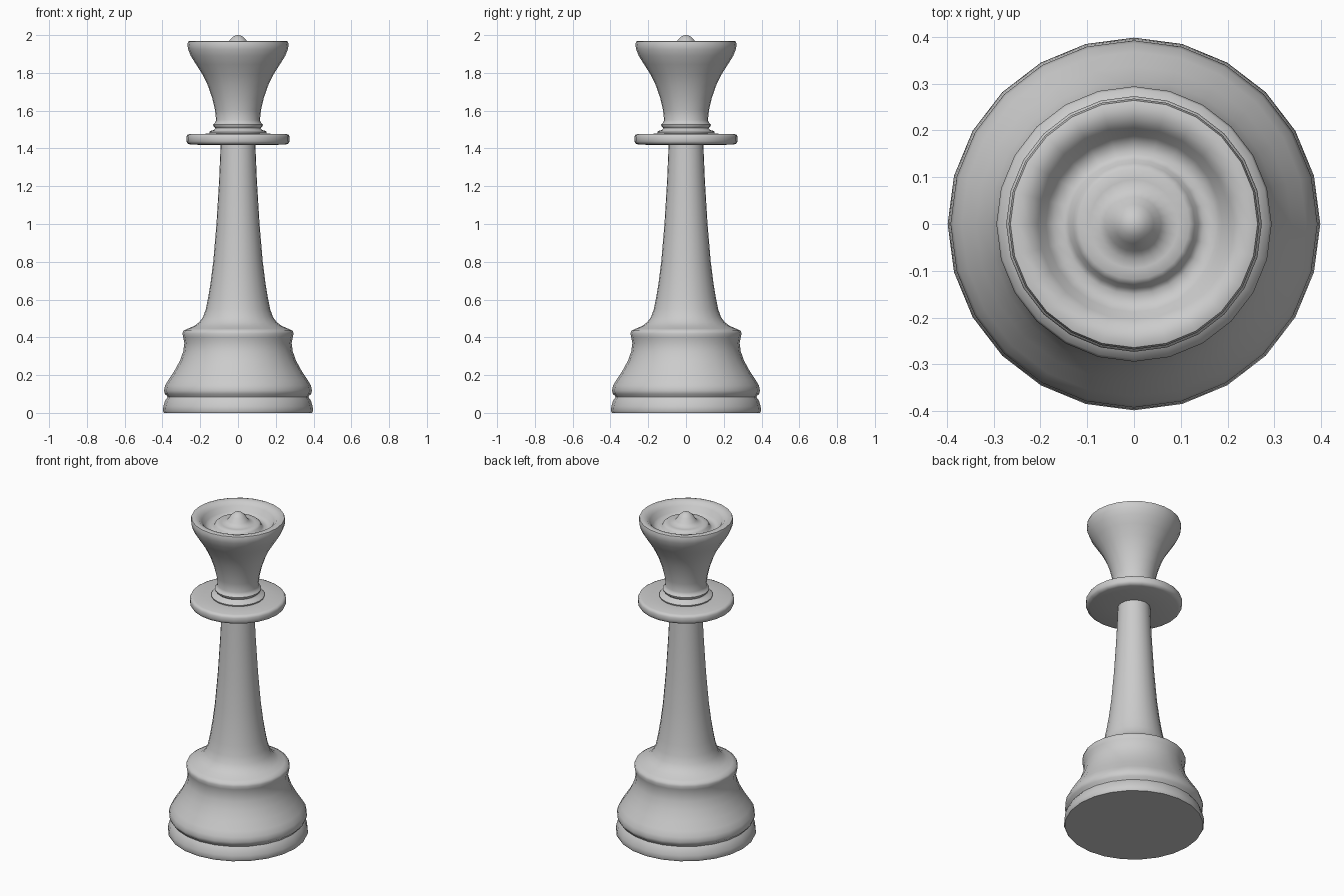
import bpy, bmesh, math

SIDES = 24


def lathe(name, profile):
    """Turn an (r, z) profile, listed from bottom/outside to top, around z."""
    bm = bmesh.new()
    rings = []
    for r, z in profile:
        n = 1 if r == 0 else SIDES
        rings.append([bm.verts.new((r * math.cos(2 * math.pi * i / SIDES),
                                    r * math.sin(2 * math.pi * i / SIDES), z))
                      for i in range(n)])
    for a, b in zip(rings, rings[1:]):
        for i in range(SIDES):
            j = (i + 1) % SIDES
            corners = [a[i % len(a)], a[j % len(a)], b[j % len(b)], b[i % len(b)]]
            bm.faces.new(list(dict.fromkeys(corners)))
    mesh = bpy.data.meshes.new(name)
    bm.to_mesh(mesh)
    bm.free()
    obj = bpy.data.objects.new(name, mesh)
    bpy.context.collection.objects.link(obj)
    bpy.ops.object.select_all(action='DESELECT')
    obj.select_set(True)
    bpy.context.view_layer.objects.active = obj
    bpy.ops.object.shade_smooth_by_angle(angle=math.radians(50))


# Foot, bell-shaped base and tapering stem
lathe("base_and_stem", [
    (0, 0), (0.392, 0), (0.398, 0.012), (0.395, 0.035), (0.386, 0.065),
    (0.373, 0.083), (0.376, 0.09), (0.387, 0.1), (0.392, 0.118),
    (0.386, 0.145), (0.368, 0.175), (0.337, 0.222), (0.308, 0.275),
    (0.29, 0.325), (0.284, 0.37), (0.29, 0.4), (0.294, 0.42),
    (0.289, 0.435), (0.265, 0.446), (0.232, 0.46), (0.205, 0.48),
    (0.185, 0.508), (0.17, 0.55), (0.158, 0.61), (0.145, 0.69),
    (0.131, 0.8), (0.114, 1.0), (0.1, 1.23), (0.092, 1.418)])

# Flat round collar
lathe("collar", [
    (0.092, 1.418), (0.25, 1.42), (0.267, 1.426), (0.273, 1.438),
    (0.273, 1.462), (0.268, 1.472), (0.255, 1.477), (0.15, 1.478)])

# Neck rings, flared crown, hollow top and central button
lathe("crown", [
    (0.15, 1.478), (0.152, 1.486), (0.146, 1.493), (0.128, 1.497),
    (0.12, 1.507), (0.13, 1.517), (0.132, 1.526), (0.122, 1.535),
    (0.116, 1.55), (0.122, 1.605), (0.136, 1.665), (0.158, 1.73),
    (0.187, 1.79), (0.222, 1.845), (0.25, 1.89), (0.264, 1.925),
    (0.268, 1.95), (0.264, 1.966), (0.25, 1.97), (0.225, 1.964),
    (0.205, 1.945), (0.188, 1.915), (0.172, 1.902), (0.15, 1.9),
    (0.138, 1.908), (0.13, 1.926), (0.118, 1.936), (0.095, 1.934),
    (0.075, 1.937), (0.058, 1.951), (0.042, 1.977), (0.026, 1.992),
    (0.012, 1.999), (0, 2.0)])
